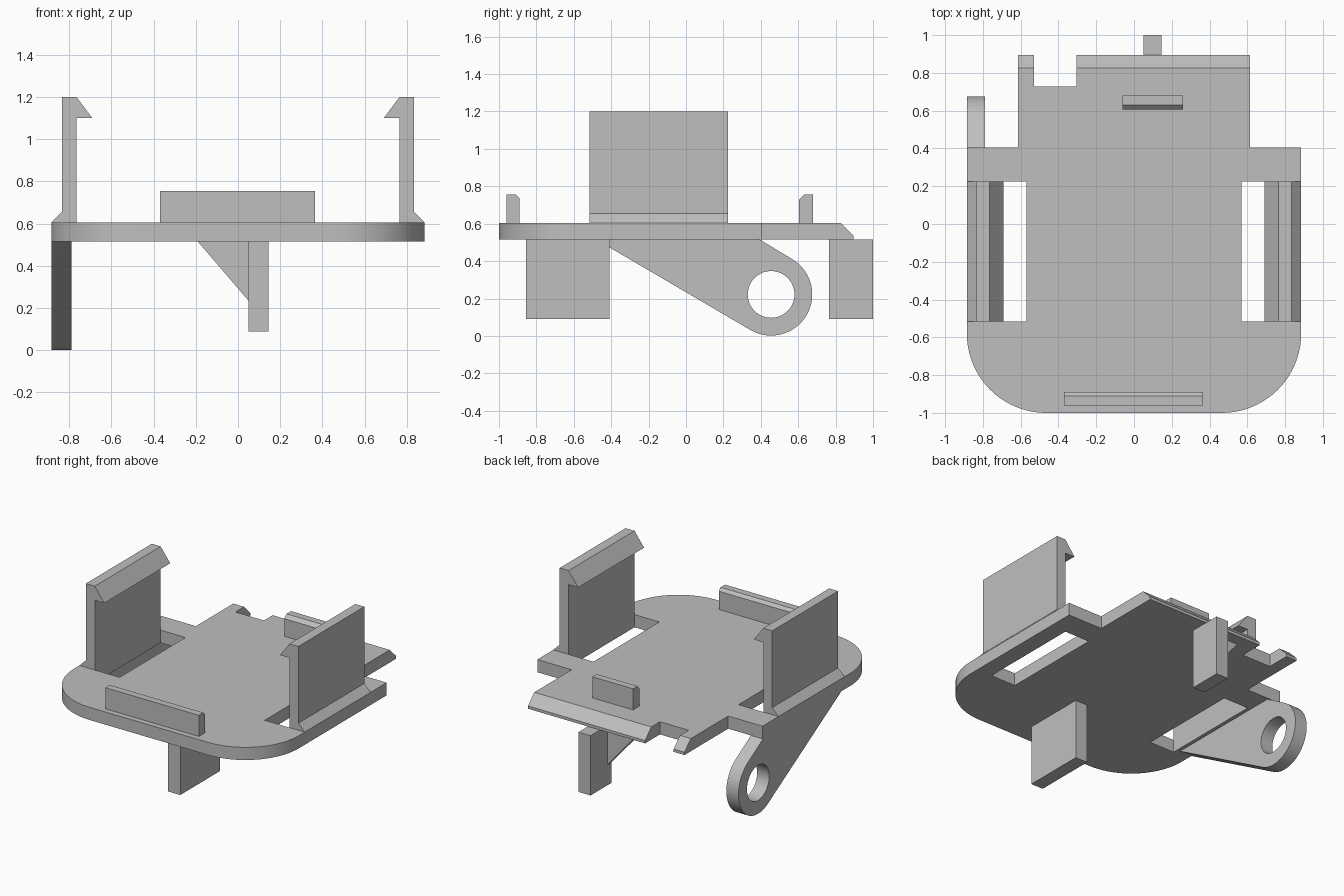
import bpy, bmesh
from math import sin, cos, pi, atan2, acos, hypot
from mathutils import Vector

cube = bpy.data.objects.get("Cube")
if cube:
    bpy.data.objects.remove(cube, do_unlink=True)

grey = bpy.data.materials.new("plain grey")
grey.use_nodes = True
colour = (0.52, 0.52, 0.52, 1)
grey.diffuse_color = colour
grey.node_tree.nodes["Principled BSDF"].inputs["Base Color"].default_value = colour

PLACE = {"x": lambda a, b, h: (h, a, b),
         "y": lambda a, b, h: (a, h, b),
         "z": lambda a, b, h: (a, b, h)}


def arc(cx, cy, r, start, end, steps):
    return [(cx + r * cos(start + (end - start) * i / steps),
             cy + r * sin(start + (end - start) * i / steps)) for i in range(steps + 1)]


def rect(a0, b0, a1, b1):
    return [(a0, b0), (a1, b0), (a1, b1), (a0, b1)]


def prism(name, axis, lo, hi, *loops, cut=None):
    """Extrude an outline (later loops are holes) along an axis; optionally slice it by a plane."""
    bm = bmesh.new()
    for loop in loops:
        vs = [bm.verts.new(PLACE[axis](a, b, lo)) for a, b in loop]
        for i, v in enumerate(vs):
            bm.edges.new((vs[i - 1], v))
    normal = Vector(PLACE[axis](0, 0, 1))
    bmesh.ops.triangle_fill(bm, edges=bm.edges[:], use_beauty=True, normal=normal)
    ext = bmesh.ops.extrude_face_region(bm, geom=bm.faces[:], use_keep_orig=True)
    moved = [g for g in ext["geom"] if isinstance(g, bmesh.types.BMVert)]
    bmesh.ops.translate(bm, verts=moved, vec=normal * (hi - lo))
    if cut:
        bmesh.ops.bisect_plane(bm, geom=bm.verts[:] + bm.edges[:] + bm.faces[:],
                               plane_co=cut[0], plane_no=cut[1], clear_outer=True)
        bmesh.ops.holes_fill(bm, edges=[e for e in bm.edges if e.is_boundary])
    bmesh.ops.recalc_face_normals(bm, faces=bm.faces[:])
    mesh = bpy.data.meshes.new(name)
    bm.to_mesh(mesh)
    bm.free()
    mesh.materials.append(grey)
    obj = bpy.data.objects.new(name, mesh)
    bpy.context.collection.objects.link(obj)
    bpy.ops.object.select_all(action="DESELECT")
    obj.select_set(True)
    bpy.context.view_layer.objects.active = obj
    bpy.ops.object.shade_smooth_by_angle(angle=pi / 6)
    return obj


BOTTOM, TOP, W = 0.515, 0.605, 0.885
WALL_Y = (-0.515, 0.225)

# Base plate: rounded front, stepped back with a notch, two side windows, sloped back edge
R = 0.42
outline = (arc(-W + R, -1 + R, R, pi, 1.5 * pi, 20)
           + arc(W - R, -1 + R, R, 1.5 * pi, 2 * pi, 20)
           + [(W, 0.405), (0.615, 0.405), (0.615, 0.895), (-0.305, 0.895), (-0.305, 0.728),
              (-0.53, 0.728), (-0.53, 0.895), (-0.615, 0.895), (-0.615, 0.405), (-W, 0.405)])
windows = [rect(a, WALL_Y[0], b, WALL_Y[1]) for a, b in ((-0.765, -0.57), (0.57, 0.765))]
prism("base_plate", "z", BOTTOM, TOP, outline, *windows,
      cut=((0, 0.825, TOP), (0, 1, 1)))

# Side clip walls with inward hooks and a sloped foot
clip = [(W, TOP), (0.835, 0.655), (0.835, 1.2), (0.765, 1.2),
        (0.69, 1.1), (0.765, 1.1), (0.765, TOP)]
for side, s in (("right", -1), ("left", 1)):
    prism(side + "_clip", "y", *WALL_Y, [(s * a, b) for a, b in clip])

# Stop bars on the plate, each with its inner top edge chamfered
prism("front_stop", "x", -0.37, 0.365,
      [(-0.96, TOP), (-0.89, TOP), (-0.89, 0.735), (-0.91, 0.755), (-0.96, 0.755)])
prism("back_stop", "x", -0.06, 0.26,
      [(0.605, TOP), (0.68, TOP), (0.68, 0.755), (0.63, 0.755), (0.605, 0.73)])

# Tabs under the plate, the back one with a gusset
for name, y0, y1 in (("front_tab", -0.855, -0.41), ("back_tab", 0.765, 1.0)):
    prism(name, "x", 0.05, 0.145, rect(y0, 0.09, y1, BOTTOM))
prism("back_gusset", "y", 0.765, 0.81, [(-0.19, BOTTOM), (0.05, BOTTOM), (0.05, 0.235)])

# Tapered arm with a ring end, its straight edges tangent to the ring
CY, CZ, RING = 0.455, 0.222, 0.22


def tangent_angle(y, z, sign):
    dy, dz = y - CY, z - CZ
    return atan2(dz, dy) + sign * acos(RING / hypot(dy, dz))


front_root, back_root = (-0.48, BOTTOM), (0.395, BOTTOM)
start = tangent_angle(*front_root, 1)
end = tangent_angle(*back_root, -1)
while end < start:
    end += 2 * pi
prism("ring_arm", "x", -W, -0.79,
      [front_root] + arc(CY, CZ, RING, start, end, 36) + [back_root],
      arc(CY, CZ, 0.125, 0, 2 * pi, 40)[:-1])
